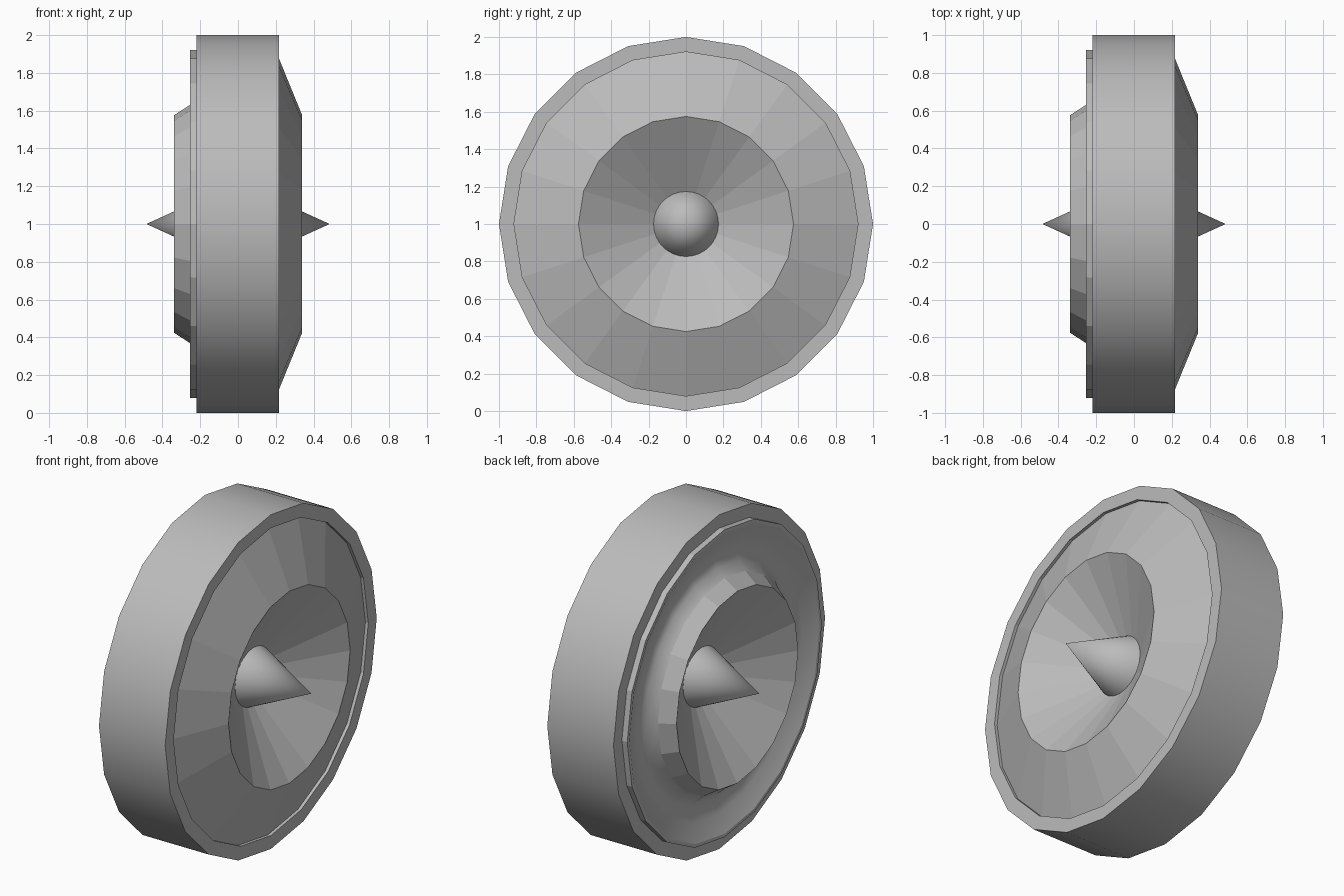
import bpy, bmesh
from math import sin, cos, pi

cube = bpy.data.objects.get("Cube")
if cube:
    bpy.data.objects.remove(cube)

grey = bpy.data.materials.new("plain grey")
grey.use_nodes = True
colour = (0.5, 0.5, 0.5, 1)
grey.diffuse_color = colour
grey.node_tree.nodes["Principled BSDF"].inputs["Base Color"].default_value = colour


def lathe(name, profile, sides, smooth_bands=()):
    """Turn a list of (x, radius) points about the wheel axle."""
    bm = bmesh.new()
    rings = []
    for x, r in profile:
        if r == 0:
            rings.append([bm.verts.new((x, 0, 1))] * sides)
        else:
            rings.append([bm.verts.new((x, r * sin(2 * pi * i / sides), 1 + r * cos(2 * pi * i / sides)))
                          for i in range(sides)])
    for band, (a, b) in enumerate(zip(rings, rings[1:])):
        for i in range(sides):
            j = (i + 1) % sides
            corners = list(dict.fromkeys((a[i], a[j], b[j], b[i])))
            face = bm.faces.new(corners)
            face.smooth = band in smooth_bands
    # keep edges crisp where a smooth band meets a flat one
    for edge in bm.edges:
        if len({f.smooth for f in edge.link_faces}) > 1:
            edge.smooth = False
    mesh = bpy.data.meshes.new(name)
    bm.to_mesh(mesh)
    bm.free()
    obj = bpy.data.objects.new(name, mesh)
    bpy.context.collection.objects.link(obj)
    mesh.materials.append(grey)
    return obj


SIDES = 20

# Tyre: smooth tread with flat side walls
lathe("tyre", [(-0.22, 0.9), (-0.22, 1), (0.218, 1), (0.218, 0.92), (0.19, 0.92)], SIDES, {1})

# Outer hub: sloping disc, then a bowl sinking to the axle
lathe("outer_hub", [(0.199, 0.92), (0.34, 0.575), (0.1, 0.17)], SIDES)

# Inner hub: stepped rim, rounded groove, raised lip and bowl
lathe("inner_hub", [(-0.1, 0.17), (-0.34, 0.575), (-0.255, 0.63), (-0.205, 0.675), (-0.19, 0.73),
                    (-0.205, 0.8), (-0.255, 0.9), (-0.255, 0.92), (-0.21, 0.92)],
      SIDES, {2, 3, 4, 5})

# Pointed axle caps on both sides
for side, label in ((1, "outer"), (-1, "inner")):
    points = [(0.485, 0), (0.1, 0.175), (0.085, 0)]
    if side < 0:
        points = [(-x, r) for x, r in reversed(points)]
    lathe(label + "_axle_cone", points, 32, {0} if side > 0 else {1})

# Make every surface face outwards: profiles run in both directions
for obj in bpy.context.collection.objects:
    if obj.type == "MESH" and grey.name in obj.data.materials:
        bm = bmesh.new()
        bm.from_mesh(obj.data)
        for face in bm.faces:
            c = face.calc_center_median()
            ref = -1 if obj.name.startswith("inner") else 1
            if obj.name == "tyre":
                ref = 1 if c.x > 0 else -1
            radial = face.normal.y * c.y + face.normal.z * (c.z - 1)
            facing = face.normal.x * ref
            if obj.name.endswith("cone") and abs(c.x) < 0.099:
                facing = -facing
            if abs(facing) < 1e-4:
                facing = radial
            if facing < 0:
                face.normal_flip()
        bm.to_mesh(obj.data)
        bm.free()
